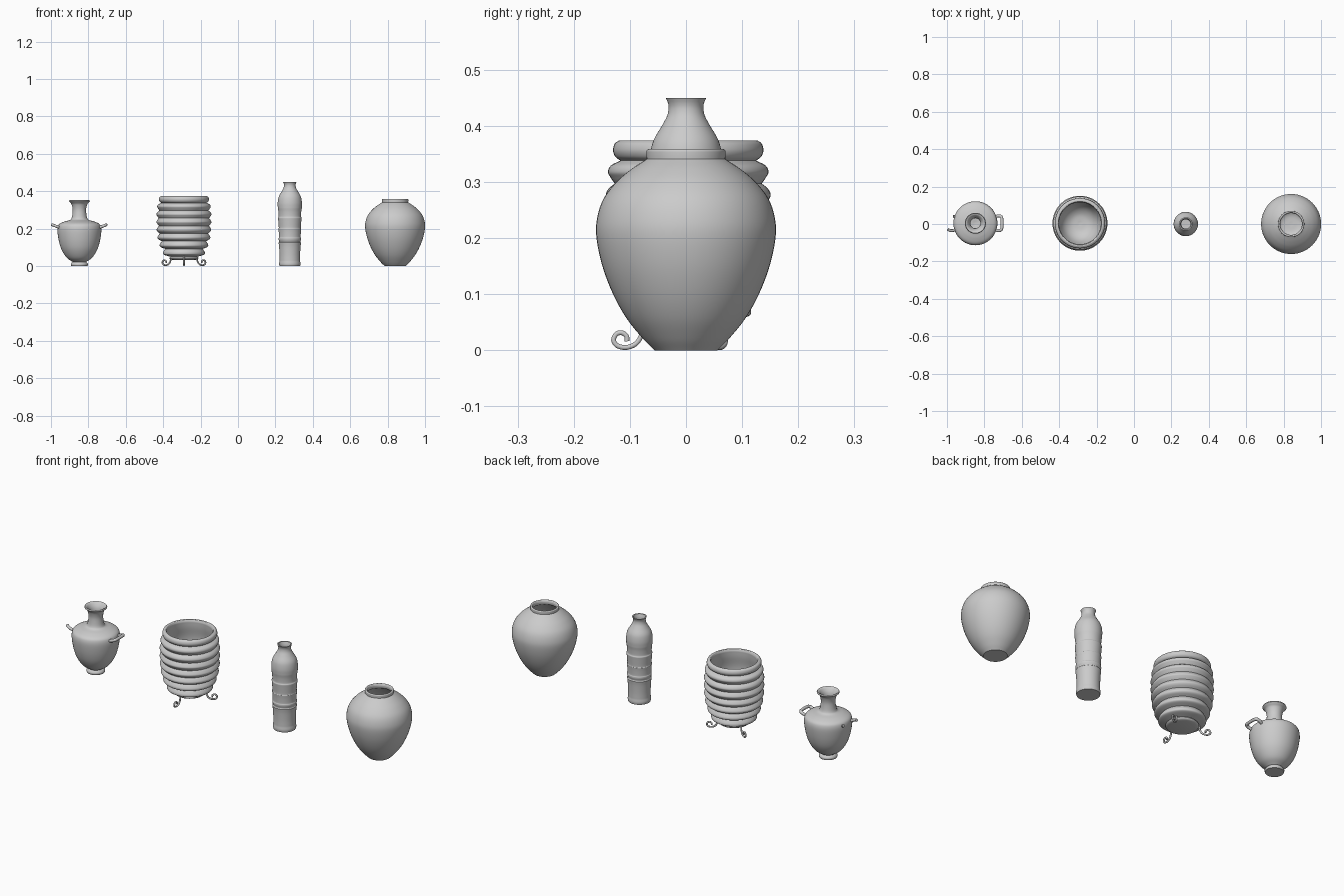
import bpy, bmesh, math
from mathutils import Vector


def smooth_path(pts, steps=6):
    """Catmull-Rom curve through the points."""
    p = [Vector(q) for q in pts]
    if len(p) < 3:
        return p
    p = [2 * p[0] - p[1]] + p + [2 * p[-1] - p[-2]]
    out = []
    for i in range(1, len(p) - 2):
        a, b, c, d = p[i - 1:i + 3]
        for s in range(steps):
            t = s / steps
            out.append(0.5 * (2 * b + (c - a) * t + (2 * a - 5 * b + 4 * c - d) * t * t
                              + (3 * b - a - 3 * c + d) * t ** 3))
    return out + [p[-2]]


def finish(obj, angle=40):
    bpy.ops.object.select_all(action='DESELECT')
    obj.select_set(True)
    bpy.context.view_layer.objects.active = obj
    bpy.ops.object.shade_smooth_by_angle(angle=math.radians(angle))


def lathe(name, runs, x, y=0.0, n=56):
    """Revolve (radius, z) runs; each run is smooth, joints between runs are crisp."""
    prof = []
    for run in runs:
        for q in smooth_path(run):
            if not prof or (q - prof[-1]).length > 1e-5:
                prof.append(q)
    bm = bmesh.new()
    rings = []
    for r, z in prof:
        if r < 1e-4:
            rings.append([bm.verts.new((0, 0, z))] * n)
        else:
            rings.append([bm.verts.new((r * math.cos(2 * math.pi * i / n),
                                        r * math.sin(2 * math.pi * i / n), z)) for i in range(n)])
    for a, b in zip(rings, rings[1:]):
        for i in range(n):
            j = (i + 1) % n
            bm.faces.new(list(dict.fromkeys((a[i], a[j], b[j], b[i]))))
    bmesh.ops.recalc_face_normals(bm, faces=bm.faces)
    me = bpy.data.meshes.new(name)
    bm.to_mesh(me)
    bm.free()
    obj = bpy.data.objects.new(name, me)
    bpy.context.collection.objects.link(obj)
    obj.location = (x, y, 0)
    finish(obj)
    return obj


def tube(name, pts, radius, loc, turn=0.0):
    """Round rod along a smooth path."""
    cu = bpy.data.curves.new(name, 'CURVE')
    cu.dimensions = '3D'
    cu.bevel_depth = radius
    cu.bevel_resolution = 3
    cu.use_fill_caps = True
    path = smooth_path(pts)
    sp = cu.splines.new('POLY')
    sp.points.add(len(path) - 1)
    for point, q in zip(sp.points, path):
        point.co = (*q, 1)
    obj = bpy.data.objects.new(name, cu)
    bpy.context.collection.objects.link(obj)
    obj.location = loc
    obj.rotation_euler.z = turn
    bpy.ops.object.select_all(action='DESELECT')
    obj.select_set(True)
    bpy.context.view_layer.objects.active = obj
    bpy.ops.object.convert(target='MESH')
    finish(bpy.context.object)


# Two-handled water jar
JX = -0.848
lathe("handled_jar", [
    [(0, 0), (0.044, 0)],
    [(0.044, 0), (0.046, 0.009), (0.042, 0.017), (0.036, 0.022)],
    [(0.036, 0.022), (0.068, 0.045), (0.094, 0.085), (0.109, 0.13), (0.117, 0.18),
     (0.116, 0.21), (0.106, 0.226), (0.08, 0.238), (0.052, 0.246), (0.042, 0.256),
     (0.037, 0.28), (0.036, 0.305), (0.042, 0.33), (0.052, 0.342)],
    [(0.052, 0.342), (0.056, 0.347), (0.053, 0.353)],
    [(0.053, 0.353), (0.042, 0.346), (0.03, 0.325), (0.027, 0.29), (0.034, 0.25),
     (0.085, 0.225), (0.106, 0.2), (0.1, 0.13), (0.06, 0.05), (0, 0.032)],
], JX, 0.004)
# whole handle on the right, broken handle on the left
tube("handle", [(0.1, -0.034, 0.204), (0.122, -0.039, 0.212), (0.137, -0.036, 0.218),
                (0.142, -0.02, 0.22), (0.142, 0.02, 0.22), (0.137, 0.036, 0.218),
                (0.122, 0.039, 0.212), (0.1, 0.034, 0.204)], 0.008, (JX, 0.004, 0))
tube("broken_handle_long", [(-0.1, -0.034, 0.204), (-0.122, -0.039, 0.212),
                            (-0.137, -0.038, 0.218), (-0.147, -0.032, 0.221)],
     0.0075, (JX, 0.004, 0))
tube("broken_handle_stub", [(-0.1, 0.034, 0.204), (-0.118, 0.037, 0.21)],
     0.0075, (JX, 0.004, 0))

# Ribbed planter: stacked bulges with grooves between
PX, PY = -0.289, 0.004
grooves = [(0.072, 0.05), (0.1, 0.092), (0.118, 0.133), (0.129, 0.174), (0.134, 0.215),
           (0.135, 0.256), (0.131, 0.297), (0.121, 0.338)]
ribs = [[(0, 0.033), (0.06, 0.033)], [(0.06, 0.033), (0.072, 0.036), (0.078, 0.043), (0.072, 0.05)]]
for (r0, z0), (r1, z1) in zip(grooves, grooves[1:]):
    h, m = z1 - z0, max(r0, r1) + 0.012
    ribs.append([(r0, z0), (m - 0.005, z0 + h * 0.25), (m, z0 + h * 0.5),
                 (m - 0.005, z0 + h * 0.78), (r1, z1)])
ribs += [[(0.121, 0.338), (0.13, 0.345), (0.134, 0.356), (0.131, 0.368), (0.123, 0.374)],
         [(0.123, 0.374), (0.116, 0.373), (0.112, 0.364)],
         [(0.112, 0.364), (0.115, 0.33), (0.125, 0.27), (0.123, 0.2), (0.112, 0.14),
          (0.088, 0.085), (0.05, 0.055), (0, 0.047)]]
lathe("ribbed_planter", ribs, PX, PY)
# three scroll feet
for k in range(3):
    tube("scroll_foot_%d" % (k + 1),
         [(0.07, 0, 0.062), (0.079, 0, 0.048), (0.083, 0, 0.028), (0.093, 0, 0.012),
          (0.11, 0, 0.005), (0.126, 0, 0.008), (0.133, 0, 0.018), (0.128, 0, 0.029),
          (0.118, 0, 0.031), (0.11, 0, 0.025), (0.109, 0, 0.016)],
         0.0045, (PX, PY, 0), math.radians(-90 + 120 * k))

# Tall banded bottle
lathe("tall_bottle", [
    [(0, 0), (0.055, 0)],
    [(0.055, 0), (0.057, 0.012), (0.055, 0.028)],
    [(0.055, 0.028), (0.055, 0.06), (0.057, 0.1), (0.06, 0.125)],
    [(0.06, 0.125), (0.057, 0.13), (0.06, 0.142), (0.06, 0.15)],
    [(0.06, 0.15), (0.058, 0.156), (0.059, 0.18), (0.061, 0.2)],
    [(0.061, 0.2), (0.059, 0.206), (0.061, 0.235), (0.063, 0.258)],
    [(0.063, 0.258), (0.06, 0.266), (0.061, 0.29), (0.064, 0.31)],
    [(0.064, 0.31), (0.065, 0.335), (0.062, 0.36), (0.056, 0.378), (0.043, 0.4),
     (0.034, 0.417), (0.031, 0.43), (0.032, 0.44), (0.036, 0.45)],
    [(0.036, 0.45), (0.03, 0.45)],
    [(0.03, 0.45), (0.025, 0.43), (0.028, 0.412), (0.049, 0.375), (0.057, 0.335),
     (0.053, 0.25), (0.05, 0.1), (0.046, 0.02)],
    [(0.046, 0.02), (0, 0.014)],
], 0.277, 0.0)

# Large round pot
lathe("round_pot", [
    [(0, 0), (0.056, 0)],
    [(0.056, 0), (0.078, 0.022), (0.106, 0.057), (0.13, 0.1), (0.149, 0.15),
     (0.1595, 0.2), (0.1585, 0.235), (0.147, 0.27), (0.124, 0.3), (0.097, 0.323), (0.07, 0.341)],
    [(0.07, 0.341), (0.0705, 0.35), (0.07, 0.356), (0.066, 0.359), (0.061, 0.357), (0.058, 0.349)],
    [(0.058, 0.349), (0.062, 0.335), (0.09, 0.315), (0.137, 0.265), (0.149, 0.21),
     (0.138, 0.15), (0.1, 0.07), (0.055, 0.022), (0, 0.014)],
], 0.84, 0.0)
